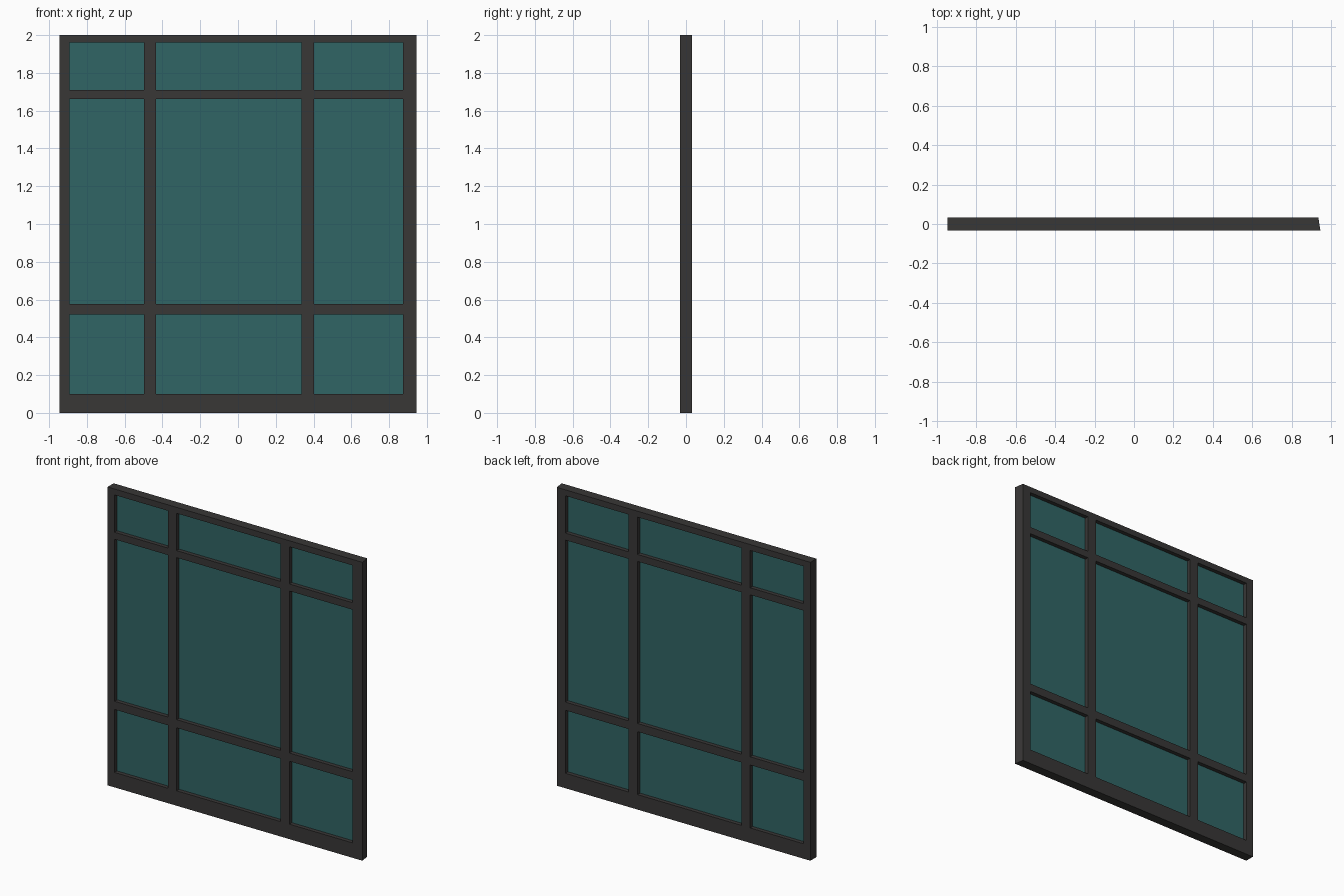
import bpy, bmesh

if "Cube" in bpy.data.objects:
    bpy.data.objects.remove(bpy.data.objects["Cube"])

FRONT, BACK = -0.032, 0.032
# Grid lines of the frame: odd-indexed columns and rows are the openings
XS = [-0.945, -0.893, -0.498, -0.433, 0.337, 0.403, 0.873, 0.945]
ZS = [0.0, 0.10, 0.522, 0.577, 1.663, 1.71, 1.96, 2.0]


def material(name, color):
    mat = bpy.data.materials.new(name)
    mat.diffuse_color = color
    mat.use_nodes = True
    mat.node_tree.nodes["Principled BSDF"].inputs["Base Color"].default_value = mat.diffuse_color
    return mat


def add_object(name, bm, mat):
    bmesh.ops.recalc_face_normals(bm, faces=bm.faces[:])
    mesh = bpy.data.meshes.new(name)
    bm.to_mesh(mesh)
    bm.free()
    mesh.materials.append(mat)
    obj = bpy.data.objects.new(name, mesh)
    bpy.context.collection.objects.link(obj)
    return obj


dark = material("dark_metal", (0.04, 0.038, 0.037, 1))
tint = material("tinted_glass", (0.03, 0.13, 0.13, 0.75))

# Frame: a flat lattice of bars, extruded to depth
bm = bmesh.new()
grid = [[bm.verts.new((x, FRONT, z)) for z in ZS] for x in XS]
for i in range(len(XS) - 1):
    for j in range(len(ZS) - 1):
        if not (i % 2 and j % 2):
            bm.faces.new((grid[i][j], grid[i + 1][j],
                          grid[i + 1][j + 1], grid[i][j + 1]))
ext = bmesh.ops.extrude_face_region(bm, geom=bm.faces[:], use_keep_orig=True)
for v in ext["geom"]:
    if isinstance(v, bmesh.types.BMVert):
        v.co.y = BACK
        if v.co.x > 0.94:       # mitred right end
            v.co.x -= 0.01
add_object("window_frame", bm, dark)

# Glass: one thin pane per opening, seated slightly into the bars
SEAT, HALF = 0.006, 0.005
for i in range(1, len(XS) - 1, 2):
    for j in range(1, len(ZS) - 1, 2):
        x0, x1 = XS[i] - SEAT, XS[i + 1] + SEAT
        z0, z1 = ZS[j] - SEAT, ZS[j + 1] + SEAT
        bm = bmesh.new()
        bmesh.ops.create_cube(bm, size=1)
        for v in bm.verts:
            v.co = (x1 if v.co.x > 0 else x0,
                    HALF if v.co.y > 0 else -HALF,
                    z1 if v.co.z > 0 else z0)
        add_object(f"glass_pane_{i // 2 + 1}_{j // 2 + 1}", bm, tint)
